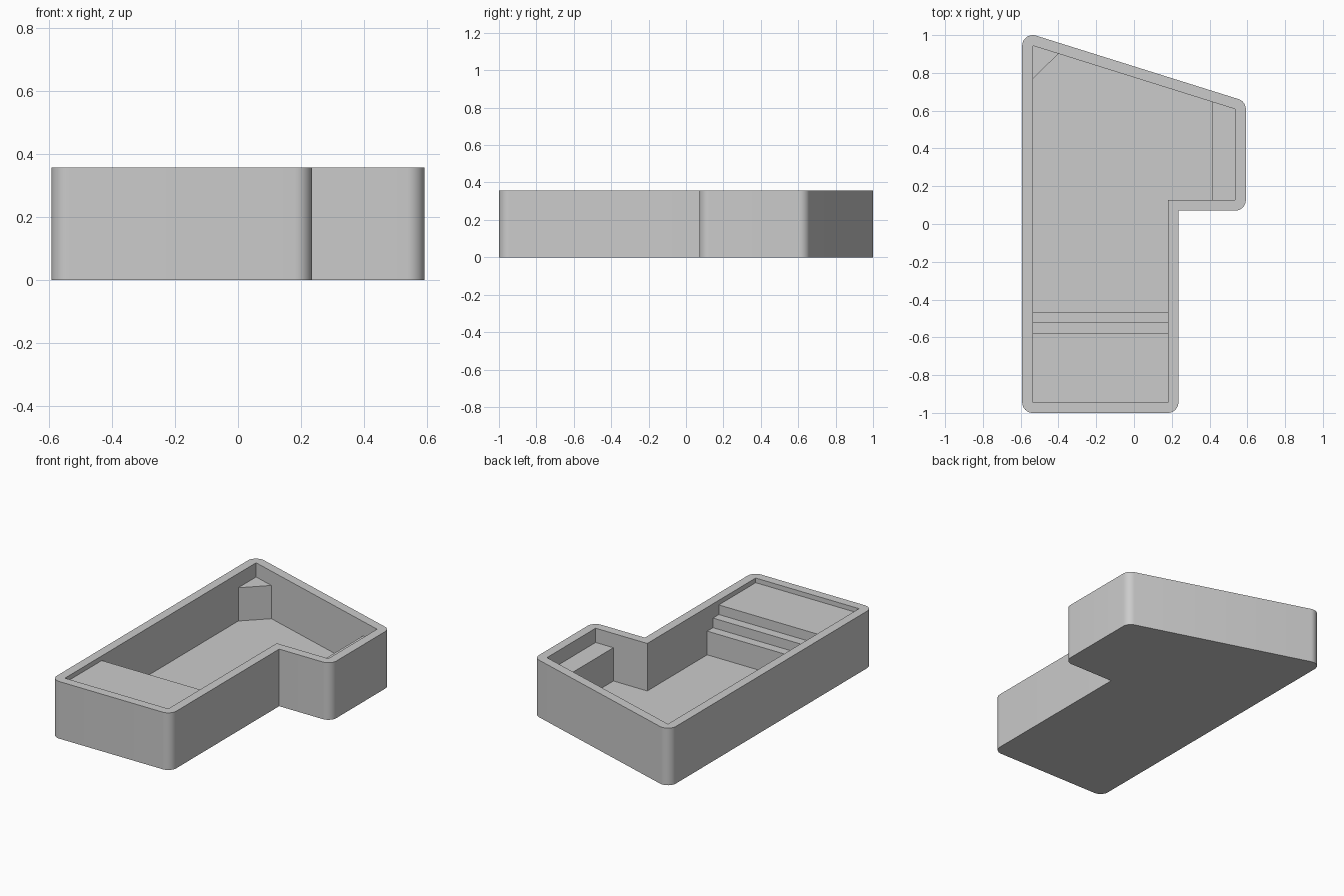
import bpy
import bmesh
import math
from mathutils import Vector

cube = bpy.data.objects.get("Cube")
if cube:
    bpy.data.objects.remove(cube, do_unlink=True)

WALL = 0.056
HEIGHT = 0.357
FLOOR = 0.06
SEAT = 0.268
LEFT, FRONT, BACK = 0.536, -0.944, 0.944
NECK_X, NECK_Y = 0.179, 0.127
SLOPE = 0.3134

grey = bpy.data.materials.new("shell grey")
grey.use_nodes = True
color = (0.6, 0.6, 0.6, 1)
grey.diffuse_color = color
grey.node_tree.nodes["Principled BSDF"].inputs["Base Color"].default_value = color


def back_y(x):
    """Inside line of the slanted back wall."""
    return BACK - (x + LEFT) * SLOPE


def prism(name, base, direction):
    """Extrude a flat outline into a closed solid."""
    bm = bmesh.new()
    face = bm.faces.new([bm.verts.new(p) for p in base])
    result = bmesh.ops.extrude_face_region(bm, geom=[face], use_keep_orig=True)
    verts = [g for g in result["geom"] if isinstance(g, bmesh.types.BMVert)]
    bmesh.ops.translate(bm, verts=verts, vec=direction)
    bmesh.ops.recalc_face_normals(bm, faces=bm.faces)
    mesh = bpy.data.meshes.new(name)
    bm.to_mesh(mesh)
    bm.free()
    mesh.materials.append(grey)
    obj = bpy.data.objects.new(name, mesh)
    bpy.context.collection.objects.link(obj)
    return obj


def upright(name, outline, low, high):
    return prism(name, [(x, y, low) for x, y in outline], (0, 0, high - low))


def offset_outline(points, radius, steps=10):
    """Grow a counter-clockwise outline, rounding its outer corners."""
    result = []
    for i, point in enumerate(points):
        p = Vector(point)
        a = (p - Vector(points[i - 1])).normalized()
        b = (Vector(points[(i + 1) % len(points)]) - p).normalized()
        na, nb = Vector((a.y, -a.x)), Vector((b.y, -b.x))
        if a.cross(b) > 0:
            start = math.atan2(na.y, na.x)
            turn = math.acos(max(-1, min(1, na.dot(nb))))
            for k in range(steps + 1):
                t = start + turn * k / steps
                result.append(p + radius * Vector((math.cos(t), math.sin(t))))
        else:
            result.append(p + (na + nb) * radius / (1 + na.dot(nb)))
    return result


# Pool shell: rounded outer body hollowed by the sharp-cornered basin
basin = [(-LEFT, FRONT), (NECK_X, FRONT), (NECK_X, NECK_Y),
         (LEFT, NECK_Y), (LEFT, back_y(LEFT)), (-LEFT, BACK)]
shell = upright("pool_shell", offset_outline(basin, WALL), 0, HEIGHT)
cutter = upright("basin_cutter", basin, FLOOR, HEIGHT + 0.1)
cutter.hide_render = True
cut = shell.modifiers.new("basin", "BOOLEAN")
cut.operation = "DIFFERENCE"
cut.solver = "EXACT"
cut.object = cutter
bpy.context.view_layer.objects.active = shell
shell.select_set(True)
bpy.ops.object.modifier_apply(modifier=cut.name)
bpy.data.objects.remove(cutter, do_unlink=True)
bpy.ops.object.shade_smooth_by_angle(angle=math.radians(30))

# Entry steps leading up to the shallow front shelf
stairs = [(FRONT, FLOOR)]
top = 0.208
for edge in (-0.465, -0.522, -0.58):
    stairs += [(edge, stairs[-1][1]), (edge, top)]
    top += 0.06
stairs.append((FRONT, stairs[-1][1]))
prism("entry_steps", [(-LEFT, y, z) for y, z in stairs], (LEFT + NECK_X, 0, 0))

# Bench along the left wall
bench_x = 0.413
upright("left_bench", [(bench_x, NECK_Y), (LEFT, NECK_Y),
                       (LEFT, back_y(LEFT)), (bench_x, back_y(bench_x))],
        FLOOR, SEAT)

# Triangular seat in the back right corner
seat_x = -0.4
upright("corner_seat", [(-LEFT, BACK), (-LEFT, 0.768), (seat_x, back_y(seat_x))],
        FLOOR, SEAT)
